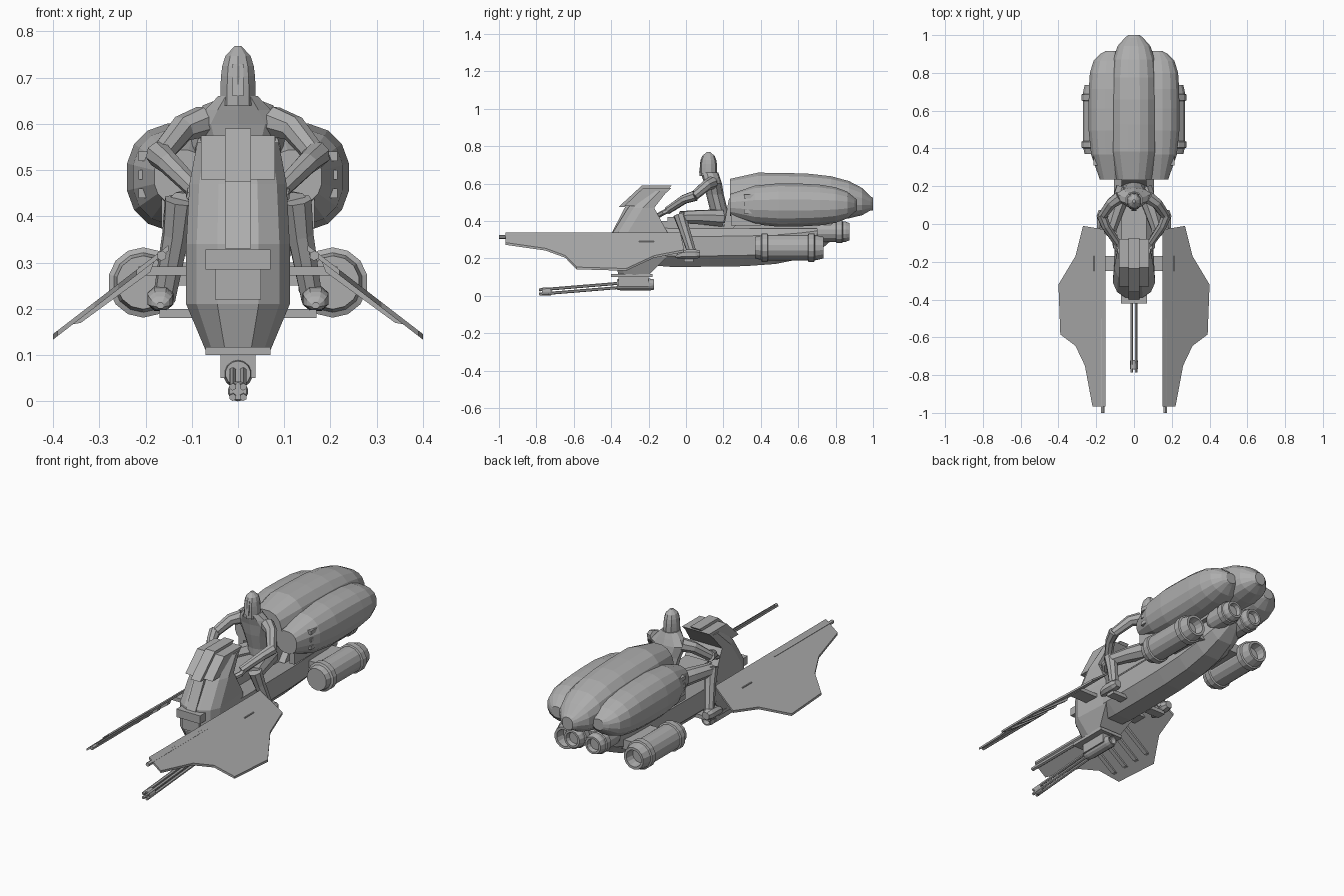
import bpy, bmesh, math
from mathutils import Vector

cube = bpy.data.objects.get("Cube")
if cube:
    bpy.data.objects.remove(cube)

material = bpy.data.materials.new("plain_grey")
material.use_nodes = True
material.diffuse_color = (.42, .42, .42, 1)
shader = material.node_tree.nodes["Principled BSDF"]
shader.inputs["Base Color"].default_value = material.diffuse_color


def loft(name, rings):
    """Skin a list of equal-sized point rings and cap both ends."""
    bm = bmesh.new()
    loops = [[bm.verts.new(point) for point in ring] for ring in rings]
    count = len(loops[0])
    for lower, upper in zip(loops, loops[1:]):
        for i in range(count):
            j = (i + 1) % count
            bm.faces.new((lower[i], lower[j], upper[j], upper[i]))
    bm.faces.new(loops[0])
    bm.faces.new(reversed(loops[-1]))
    bmesh.ops.recalc_face_normals(bm, faces=bm.faces)
    mesh = bpy.data.meshes.new(name)
    bm.to_mesh(mesh)
    bm.free()
    mesh.materials.append(material)
    bpy.context.collection.objects.link(bpy.data.objects.new(name, mesh))


def oval(sides, wide, high, power=1):
    """Flat-topped oval; a power below one makes it boxier."""
    points = []
    for i in range(sides):
        angle = math.tau * (i + .5) / sides
        c, s = math.cos(angle), math.sin(angle)
        points.append((wide * math.copysign(abs(c) ** power, c),
                       high * math.copysign(abs(s) ** power, s)))
    return points


def spindle(name, start, end, centre, radius, sides, front, tail, rise=0):
    """Body along y: opens from a blunt front, closes in a rounded tail."""
    steps = 8
    rings = []
    for i in range(steps + 1):
        t = math.sin(math.pi / 2 * i / steps)
        opening = min(1, front + 2 * t)
        wide = radius[0] * min(opening, max(.25, (1 - t ** tail) ** .5))
        high = radius[1] * min(opening, max(.25, (1 - t ** (tail / 2)) ** .5))
        y = start + (end - start) * t
        rings.append([(centre[0] + a, y, centre[1] + rise * t ** 6 + b)
                      for a, b in oval(sides, wide, high, .85)])
    loft(name, rings)


def drum(name, start, end, centre, radius):
    """Chamfered cylinder along y with a hollow tail."""
    edge = (end - start) / 8
    profile = [(start, .85), (start + edge, 1), (end - edge, 1),
               (end, .85), (end, .65), (end - edge, .55)]
    loft(name, [[(centre[0] + a, y, centre[1] + b)
                 for a, b in oval(14, radius * k, radius * k)] for y, k in profile])


def limb(name, joints, radius, taper=.3, sides=8):
    """Tapered tube through a few joints."""
    points = [Vector(joint) for joint in joints]
    last = len(points) - 1
    rings = []
    for i, point in enumerate(points):
        along = points[min(i + 1, last)] - points[max(i - 1, 0)]
        across = along.cross(Vector((.1, 0, 1))).normalized()
        over = along.normalized().cross(across)
        size = radius * (1 - taper * i / last)
        rings.append([point + across * a + over * b for a, b in oval(sides, size, size)])
    loft(name, rings)


def block(name, x, y, z, lean=0):
    """Box between pairs of limits; its top is shifted back by lean."""
    outline = [(y[0], z[0]), (y[1], z[0]), (y[1] + lean, z[1]), (y[0] + lean, z[1])]
    loft(name, [[(limit, *point) for point in outline] for limit in x])


def middle(half):
    return (-half, half)


# Lower hull, seat and spine
spindle("hull", -.3, .8, (0, .265), (.112, .118), 8, .85, 14, .08)
block("seat", middle(.065), (-.1, .2), (.36, .42))
block("spine", middle(.065), (.2, .36), (.36, .52), .03)

# Nose fairing: level sections with a chamfered front
nose = []
for z, front, back, width in [(.11, -.36, -.2, .07), (.21, -.39, -.1, .112),
                              (.34, -.39, -.1, .112), (.47, -.31, -.17, .105),
                              (.56, -.22, -.1, .088)]:
    half = [(width * .4, front), (width * .8, front + .03),
            (width, front + .08), (width * .9, back)]
    nose.append([(x, y, z) for x, y in half] + [(-x, y, z) for x, y in reversed(half)])
loft("nose_fairing", nose)
block("windshield_panel", middle(.028), (-.36, -.2), (.475, .59), .125)
block("windshield_cowl", middle(.08), (-.33, -.18), (.48, .575), .1)
block("nose_ridge", middle(.028), (-.4, -.3), (.33, .475), .075)
block("chin_plate", middle(.07), (-.4, -.18), (.1, .117))
block("intake_face", middle(.05), (-.4, -.34), (.22, .29))
block("intake_brow", middle(.07), (-.42, -.34), (.285, .328))
block("dashboard", middle(.06), (-.2, -.1), (.34, .4))

# Chin gun
block("gun_mount", middle(.038), (-.36, -.2), (.05, .1))
drum("gun_body", -.37, -.17, (0, .06), .032)
drum("gun_muzzle", -.77, -.72, (0, .022), .022)
for i, (x, z) in enumerate(oval(4, .016, .016)):
    limb(f"gun_barrel_{i + 1}", [(x, -.785, .02 + z), (x, -.36, .055 + z)], .008, 0, 6)

# Rear shell
spindle("rear_shell", .235, 1, (0, .525), (.124, .135), 16, .75, 9, -.035)
block("shell_keel", middle(.1), (.25, .76), (.36, .46), .08)

# Rider body
torso = [(.39, .18, .07), (.46, .175, .06), (.54, .155, .075), (.6, .145, .1),
         (.63, .135, .075), (.66, .125, .045)]
loft("rider_torso", [[(a, y + b, z) for a, b in oval(10, wide, .047)]
                     for z, y, wide in torso])
hood = []
for i in range(7):
    t = i / 6
    size = .047 * max(.2, (1 - t ** 4) ** .5)
    hood.append([(a, .12 + b, .64 + .128 * t) for a, b in oval(10, size * .85, size)])
loft("rider_hood", hood)
block("hood_face_ridge", middle(.012), (.07, .12), (.66, .73), .01)

wing_outline = [(.15, -.965), (.22, -.965), (.26, -.75), (.31, -.645), (.39, -.585),
                (.4, -.32), (.31, -.17), (.27, -.01), (.15, -.03)]

for side, s in (("left", 1), ("right", -1)):

    def on_wing(x, y, drop):
        return (s * x, y, .338 - .77 * (x - .15) - drop)

    def outward(inner, outer):
        return (s * inner, s * outer)

    def mirrored(*joints):
        return [(s * x, y, z) for x, y, z in joints]

    # Side pod with slatted front
    spindle(f"{side}_pod", .235, .915, (s * .122, .485), (.12, .118), 16, .5, 12)
    for i in range(3):
        z = .45 + i * .04
        block(f"{side}_pod_slat_{i + 1}", outward(.16, .215), (.31, .4), (z - .01, z + .01))
    block(f"{side}_pod_bracket", outward(.135, .165), (.24, .4), (.375, .53))

    # Engine with raised bands, pylon and tail nozzle
    engine = (s * .205, .257)
    drum(f"{side}_engine", .37, .735, engine, .068)
    drum(f"{side}_engine_front_band", .4, .44, engine, .076)
    drum(f"{side}_engine_rear_band", .65, .69, engine, .076)
    block(f"{side}_engine_pylon", outward(.07, .16), (.45, .66), (.25, .3))
    tail = (s * .062, .342)
    drum(f"{side}_tail_nozzle", .7, .875, tail, .054)
    drum(f"{side}_tail_nozzle_band", .8, .84, tail, .06)

    # Wing with strut, ribs and tip rod
    loft(f"{side}_wing", [[on_wing(x, y, drop) for x, y in wing_outline]
                          for drop in (0, .012)])
    block(f"{side}_wing_strut", outward(.08, .215), (-.25, -.17), (.272, .292))
    limb(f"{side}_wing_rod", mirrored((.165, -1, .315), (.165, -.5, .315)), .011, 0, 6)
    for i in range(4):
        y = -.57 + i * .085
        loft(f"{side}_wing_rib_{i + 1}",
             [[on_wing(.18, edge, .01), on_wing(.36, edge, .01),
               on_wing(.34, edge, .022), on_wing(.19, edge, .028)]
              for edge in (y - .012, y + .012)])

    # Rider limbs and controls
    limb(f"{side}_upper_arm", mirrored((.075, .14, .605), (.12, .11, .59), (.17, .04, .53)), .035)
    limb(f"{side}_forearm", mirrored((.172, .05, .535), (.15, -.01, .515), (.09, -.1, .455)), .029)
    limb(f"{side}_handlebar", mirrored((.04, -.18, .41), (.1, -.12, .445), (.1, -.06, .47)), .014, 0, 6)
    limb(f"{side}_thigh", mirrored((.05, .19, .415), (.09, .08, .42), (.125, -.03, .42)), .048)
    limb(f"{side}_shin", mirrored((.125, -.035, .435), (.135, -.01, .36), (.16, .035, .22)), .035)
    spindle(f"{side}_boot", .075, -.055, (s * .168, .222), (.03, .028), 8, .7, 8, -.015)
    block(f"{side}_foot_peg", outward(.08, .17), (-.01, .04), (.18, .2))
